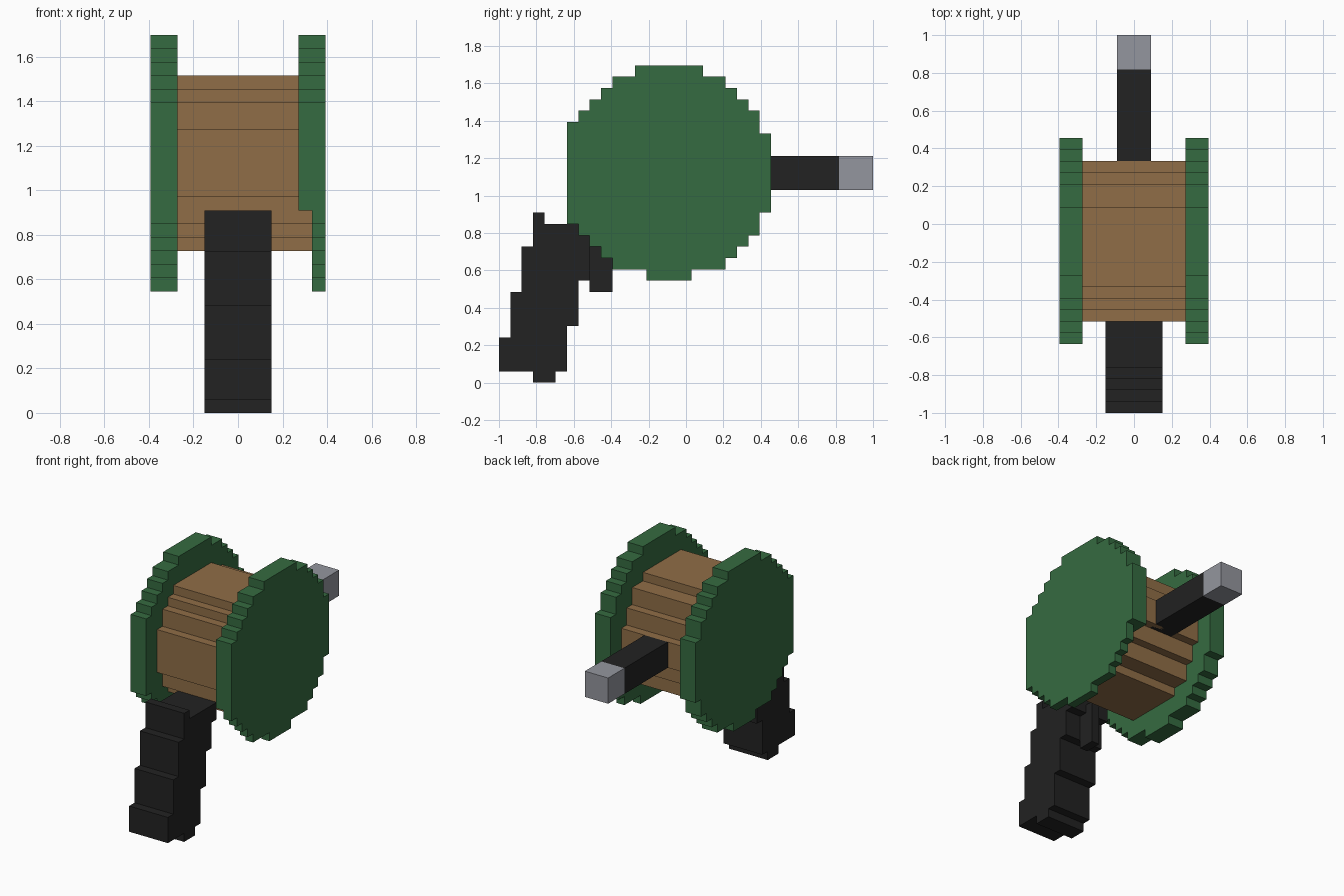
import bpy, bmesh

if "Cube" in bpy.data.objects:
    bpy.data.objects.remove(bpy.data.objects["Cube"], do_unlink=True)

U = 2 / 33          # size of one block
Y_MID = 16.5        # block coordinate of y = 0


def material(name, rgb):
    m = bpy.data.materials.new(name)
    m.use_nodes = True
    m.diffuse_color = (*rgb, 1)
    m.node_tree.nodes["Principled BSDF"].inputs["Base Color"].default_value = (*rgb, 1)
    return m


green = material("green", (0.036, 0.147, 0.052))
brown = material("brown", (0.279, 0.155, 0.063))
black = material("black", (0.016, 0.016, 0.016))
grey = material("grey", (0.296, 0.305, 0.342))


def stepped(name, x0, x1, rows, mat):
    """Extrude a stepped side profile along x; rows are (z0, z1, y0, y1), bottom to top."""
    back = [p for z0, z1, y0, y1 in rows for p in ((y1, z0), (y1, z1))]
    front = [p for z0, z1, y0, y1 in reversed(rows) for p in ((y0, z1), (y0, z0))]
    outline = list(dict.fromkeys(back + front))
    bm = bmesh.new()
    verts = [bm.verts.new((x0 * U, (y - Y_MID) * U, z * U)) for y, z in outline]
    face = bm.faces.new(verts)
    moved = bmesh.ops.extrude_face_region(bm, geom=[face])["geom"]
    bmesh.ops.translate(bm, vec=((x1 - x0) * U, 0, 0),
                        verts=[v for v in moved if isinstance(v, bmesh.types.BMVert)])
    bmesh.ops.recalc_face_normals(bm, faces=bm.faces)
    mesh = bpy.data.meshes.new(name)
    bm.to_mesh(mesh)
    bm.free()
    mesh.materials.append(mat)
    obj = bpy.data.objects.new(name, mesh)
    bpy.context.collection.objects.link(obj)
    return obj


# Side discs
disc_low = [(9, 10, 13, 17), (10, 11, 10, 20), (11, 12, 9, 21),
            (12, 13, 8, 22), (13, 14, 7, 23), (14, 15, 6, 23)]
disc_high = [(15, 22, 6, 24), (22, 23, 6, 23), (23, 24, 7, 23), (24, 25, 8, 22),
             (25, 26, 9, 21), (26, 27, 10, 20), (27, 28, 12, 18)]
stepped("right_disc", -6.5, -4.5, disc_low + disc_high, green)
stepped("left_disc_outer", 5.5, 6.5, disc_low + disc_high, green)
stepped("left_disc_inner", 4.5, 5.5, disc_high, green)

# Drum between the discs; its lower part reaches the outer left layer
drum_low = [(12, 13, 11, 18), (13, 14, 10, 20), (14, 15, 9, 20)]
drum_high = [(15, 16, 9, 21), (16, 17, 8, 21), (17, 20, 8, 22), (20, 21, 8, 21),
             (21, 22, 9, 21), (22, 23, 9, 20), (23, 24, 10, 20), (24, 25, 11, 18)]
stepped("drum", -4.5, 4.5, drum_low + drum_high, brown)
stepped("drum_left_extension", 4.5, 5.5, drum_low, brown)

# Slanted grip and trigger
stepped("grip", -2.5, 2.5,
        [(0, 1, 3, 5), (1, 4, 0, 6), (4, 5, 1, 6), (5, 8, 1, 7), (8, 9, 2, 7),
         (9, 12, 2, 8), (12, 14, 3, 9), (14, 15, 3, 4)], black)
stepped("trigger", -0.5, 0.5, [(8, 13, 8, 10)], black)

# Rod with a metal tip
stepped("rod", -1.5, 1.5, [(17, 20, 21, 30)], black)
stepped("rod_tip", -1.5, 1.5, [(17, 20, 30, 33)], grey)
